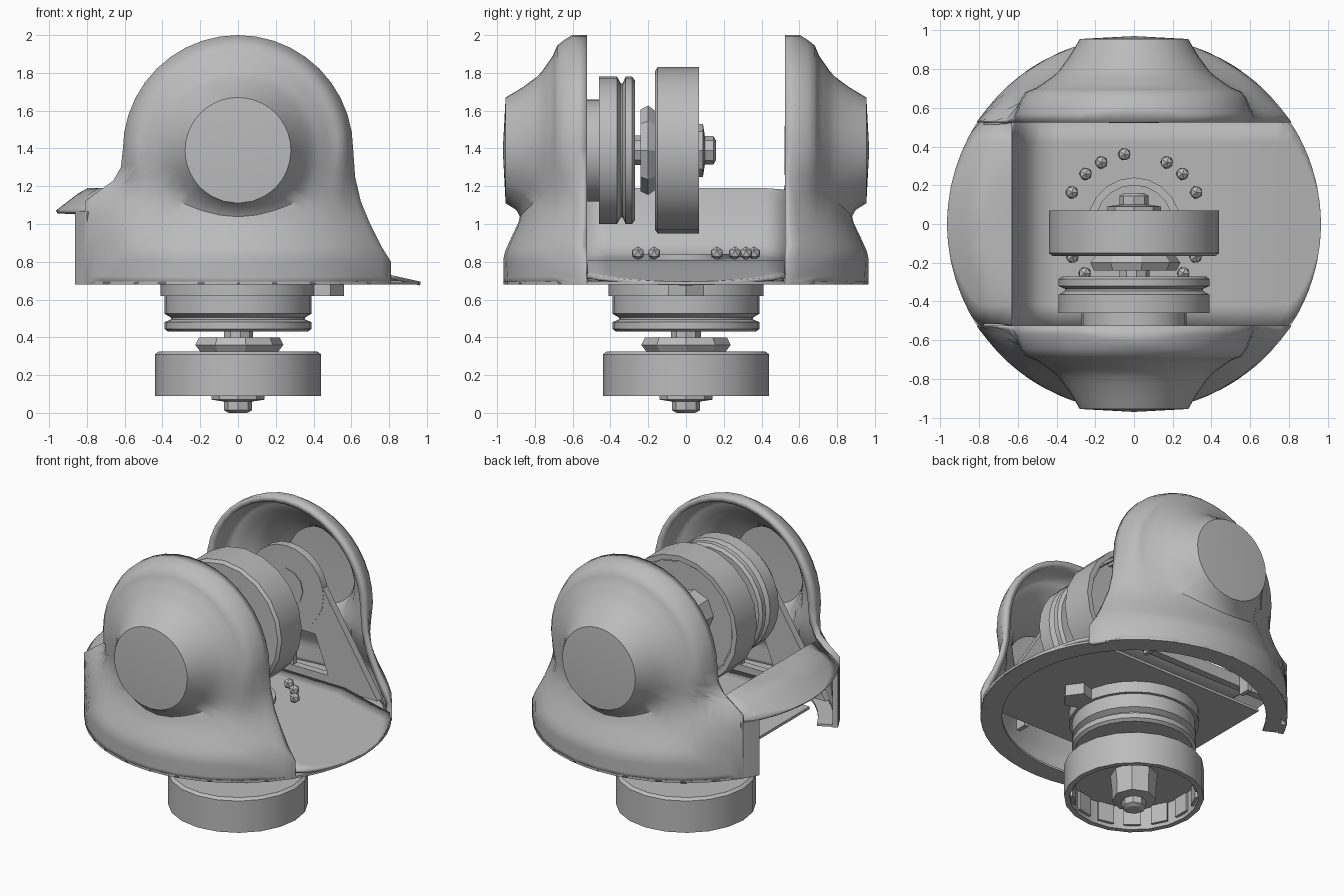
import bpy, bmesh, math
from mathutils import Vector, Matrix

cube = bpy.data.objects.get("Cube")
if cube:
    bpy.data.objects.remove(cube, do_unlink=True)

grey = bpy.data.materials.new("plain grey")
grey.use_nodes = True
COLOUR = (0.5, 0.5, 0.5, 1)
grey.diffuse_color = COLOUR
grey.node_tree.nodes["Principled BSDF"].inputs["Base Color"].default_value = COLOUR

HUB_Z = 1.39     # height of the tilt axis
RIM = 0.965      # outer radius of the base
INNER = 0.525    # inner face of the side housings


def add(name, bm, smooth=30, recalc=True):
    if recalc:
        bmesh.ops.recalc_face_normals(bm, faces=bm.faces[:])
    mesh = bpy.data.meshes.new(name)
    bm.to_mesh(mesh)
    bm.free()
    obj = bpy.data.objects.new(name, mesh)
    bpy.context.scene.collection.objects.link(obj)
    mesh.materials.append(grey)
    bpy.ops.object.select_all(action='DESELECT')
    obj.select_set(True)
    bpy.context.view_layer.objects.active = obj
    bpy.ops.object.shade_smooth_by_angle(angle=math.radians(smooth))
    return obj


def clamp(v):
    return min(1, max(0, v))


def interp(table, v):
    if v <= table[0][0]:
        return table[0][1]
    for (a, fa), (b, fb) in zip(table, table[1:]):
        if v <= b:
            return fa + (fb - fa) * (v - a) / (b - a)
    return table[-1][1]


def prism(name, pts, axis, lo, hi):
    """Extrude a flat outline along y or z."""
    bm = bmesh.new()
    place = (lambda a, b: (a, lo, b)) if axis == 'y' else (lambda a, b: (a, b, lo))
    face = bm.faces.new([bm.verts.new(place(*p)) for p in pts])
    out = bmesh.ops.extrude_face_region(bm, geom=[face])
    step = Vector((0, hi - lo, 0) if axis == 'y' else (0, 0, hi - lo))
    bmesh.ops.translate(bm, vec=step, verts=[v for v in out["geom"] if isinstance(v, bmesh.types.BMVert)])
    return add(name, bm)


def lathe(name, profile, sides, matrix):
    """Spin a radius/height profile about its own z axis."""
    bm = bmesh.new()
    vs = [bm.verts.new((r, 0, z)) for r, z in profile]
    edges = [bm.edges.new(pair) for pair in zip(vs, vs[1:])]
    bmesh.ops.spin(bm, geom=vs + edges, cent=(0, 0, 0), axis=(0, 0, 1),
                   angle=math.tau, steps=sides, use_duplicate=False)
    bmesh.ops.remove_doubles(bm, verts=bm.verts[:], dist=0.0005)
    bmesh.ops.transform(bm, matrix=matrix, verts=bm.verts[:])
    return add(name, bm)


def arc(radius, start, end, steps):
    angles = [math.radians(start + (end - start) * i / steps) for i in range(steps + 1)]
    return [(radius * math.cos(a), radius * math.sin(a)) for a in angles]


# Side housings: hollow lobed shells with a round nose and a flared skirt
NOSE = [(.28, .955), (.33, .87), (.4, .775), (.5, .705), (.56, .68), (.6, .62), (.61, .57), (.66, .45)]
FLARE = [(.84, RIM), (.95, .915), (1.0, .89), (1.15, .84), (1.39, .8), (1.6, .6)]
SHOULDER = [(1.0, RIM), (1.12, .96), (1.25, .85), (1.39, .8), (1.6, .6)]
BLEND = .06


def depth(x, z):
    k = clamp((-x - .45) / .35)
    radius = interp(FLARE, z) * (1 - k) + interp(SHOULDER, z) * k
    skirt = math.sqrt(max(0, radius ** 2 - x ** 2))
    nose = interp(NOSE, math.hypot(x, z - HUB_Z))
    soft = clamp(1 - abs(skirt - nose) / BLEND) ** 2 * BLEND / 4
    return max(INNER + .005, max(skirt, nose) + soft)


bottom = [-.81, -.7, -.55, -.4, -.2, 0, .2, .4, .55, .7]
outline = [(x, .68) for x in bottom]
outline += [(.81, .68), (.81, .8), (.76, .88), (.7, 1.0), (.65, 1.12), (.62, 1.25)]
outline += [(x, z + HUB_Z) for x, z in arc(.61, 0, 180, 20)]
outline += [(-.62, 1.3), (-.66, 1.23), (-.73, 1.18), (-.81, 1.12), (-.81, 1.0), (-.81, .85)]


def housing(name, s):
    bm = bmesh.new()
    rings = []
    steps = 12
    for i in range(steps + 1):
        ring = []
        for x, z in outline:
            d = Vector((x, z - HUB_Z))
            p = (d.normalized() * .28).lerp(d, i / steps)
            y = depth(p.x, p.y + HUB_Z)
            ring.append(bm.verts.new((p.x, s * y, p.y + HUB_Z)))
        rings.append(ring)
    rings.append([bm.verts.new((x, s * INNER, z)) for x, z in outline])
    n = len(outline)
    for j, (a, b) in enumerate(zip(rings, rings[1:])):
        for i in range(n):
            if j == steps and i < len(bottom):
                continue    # the underside stays open
            k = (i + 1) % n
            bm.faces.new((a[i], a[k], b[k], b[i]))
    centre = bm.verts.new((0, s * .97, HUB_Z))
    cap = [bm.faces.new((centre, rings[0][i], rings[0][(i + 1) % n])) for i in range(n)]
    bmesh.ops.recalc_face_normals(bm, faces=bm.faces[:])
    if cap[0].normal.y * s < 0:
        bmesh.ops.reverse_faces(bm, faces=bm.faces[:])
    obj = add(name, bm, 35, recalc=False)
    wall = obj.modifiers.new("wall", 'SOLIDIFY')
    wall.thickness = .04
    wall.offset = -1


housing("front_housing", -1)
housing("back_housing", 1)

# Floor that rises into a wall and a curved fender on one side
FLOOR = [(-.63, 1.19), (-.615, 1.1), (-.585, .98), (-.54, .89), (-.48, .84), (-.4, .82),
         (.45, .81), (RIM, .695)]


def floor_height(x, y):
    droop = clamp((math.hypot(x, y) - .81) / (RIM - .81)) if x < -.62 else 0
    return min(interp(FLOOR, x), 1.19 - .12 * droop)


xs = {x for x, z in FLOOR} | {s * RIM * math.cos(a / 10) for a in range(8) for s in (-1, 1)}
bm = bmesh.new()
rows = []
for x in sorted(xs):
    half = min(INNER, math.sqrt(max(0.0004, RIM ** 2 - x ** 2)))
    ys = [half * (i / 5 - 1) for i in range(11)]
    rows.append([bm.verts.new((x, y, floor_height(x, y))) for y in ys])
for a, b in zip(rows, rows[1:]):
    for i in range(10):
        bm.faces.new((a[i], b[i], b[i + 1], a[i + 1]))
floor = add("floor_and_fender", bm, recalc=False)
sheet = floor.modifiers.new("sheet", 'SOLIDIFY')
sheet.thickness = .02
sheet.offset = -1

# Base rim, underside plate and the short wall ends below the fender
prism("base_rim", arc(RIM, -153, 153, 44) + arc(.83, 153, -153, 44), 'z', .68, .695)
plate = [(max(x, -.58), max(-INNER, min(INNER, y))) for x, y in arc(.85, -133, 133, 44)]
prism("underside_plate", plate, 'z', .697, .715)
for s, side in ((-1, "front"), (1, "back")):
    ends = arc(RIM, 146, 153.5, 3) + arc(.93, 153.5, 146, 3)
    prism(side + "_wall_end", [(x, s * y) for x, y in ends], 'z', .68, 1.065)

# Brackets and ribs inside the housings
LEG = [(.28, 1.45), (0, 1.45), (0, 1.12), (.22, 1.12), (.32, .86), (0, .86), (0, .78), (.7, .78)]
for s, side in ((-1, "front"), (1, "back")):
    for m, hand in ((-1, "right"), (1, "left")):
        prism(f"{side}_{hand}_bracket_leg", [(m * x, z) for x, z in LEG], 'y', s * .53, s * .58)
        rib = [(m * .38, .72), (m * .41, .72), (m * .41, 1.15), (m * .38, 1.15)]
        prism(f"{side}_{hand}_rib", rib, 'y', s * .58, s * .66)
    post = [(-.05, .84), (.05, .84), (.05, 1.14), (-.05, 1.14)]
    prism(side + "_bracket_post", post, 'y', s * .535, s * .575)
    prism(side + "_bracket_head", [(x, z + HUB_Z) for x, z in arc(.285, 0, 345, 23)],
          'y', s * .528, s * .582)
    prism(side + "_bearing", [(x, z + HUB_Z) for x, z in arc(.13, 0, 330, 11)],
          'y', s * .522, s * .66)


# Motors: stator, spinning cup, hub and shaft
def motor(name, matrix, mount):
    lathe(name + "_stator", [(0, .43), (.37, .43), (.39, .445), (.39, .48), (.355, .495),
                             (.355, .505), (.39, .525), (.39, .62), (mount, .62),
                             (mount, .7), (0, .7)], 28, matrix)
    lathe(name + "_collar", [(0, .32), (.21, .32), (.24, .36), (.22, .4), (.08, .4),
                             (.08, .44), (0, .44)], 9, matrix)
    lathe(name + "_cup", [(0, .325), (.42, .325), (.44, .31), (.44, .09), (.405, .09),
                          (.405, .25), (0, .25)], 20, matrix)
    lathe(name + "_hub", [(0, .26), (.15, .26), (.14, .16), (.14, .07), (.075, .06),
                          (.075, .015), (.05, 0), (0, 0)], 8, matrix)
    bm = bmesh.new()
    for i in range(14):
        turn = Matrix.Rotation(math.tau * i / 14, 4, 'Z')
        shape = Matrix.Translation((.392, 0, .18)) @ Matrix.Diagonal((.02, .11, .13, 1))
        bmesh.ops.create_cube(bm, size=1, matrix=matrix @ turn @ shape)
    add(name + "_magnets", bm)


motor("lower_motor", Matrix.Identity(4), .41)
tilt = Matrix.Translation((0, .16, HUB_Z)) @ Matrix.Rotation(math.pi / 2, 4, 'X')
motor("tilt_motor", tilt, .27)

# Cable block under the base and the ring of screws on the floor
prism("cable_block", [(x + .46, y) for x, y in arc(.1, 0, 288, 4)], 'z', .62, .7)
bm = bmesh.new()
for degrees in (28, 44, 63, 118, 135):
    for s in (-1, 1):
        a = s * math.radians(degrees)
        spot = Matrix.Translation((.36 * math.sin(a), .36 * math.cos(a), .845))
        bmesh.ops.create_icosphere(bm, subdivisions=1, radius=.036, matrix=spot)
bmesh.ops.create_icosphere(bm, subdivisions=1, radius=.036, matrix=Matrix.Translation((-.05, .36, .845)))
add("floor_screws", bm)
lathe("floor_ring", [(.2, .8), (.2, .84), (.24, .84), (.24, .8)], 20, Matrix.Identity(4))
